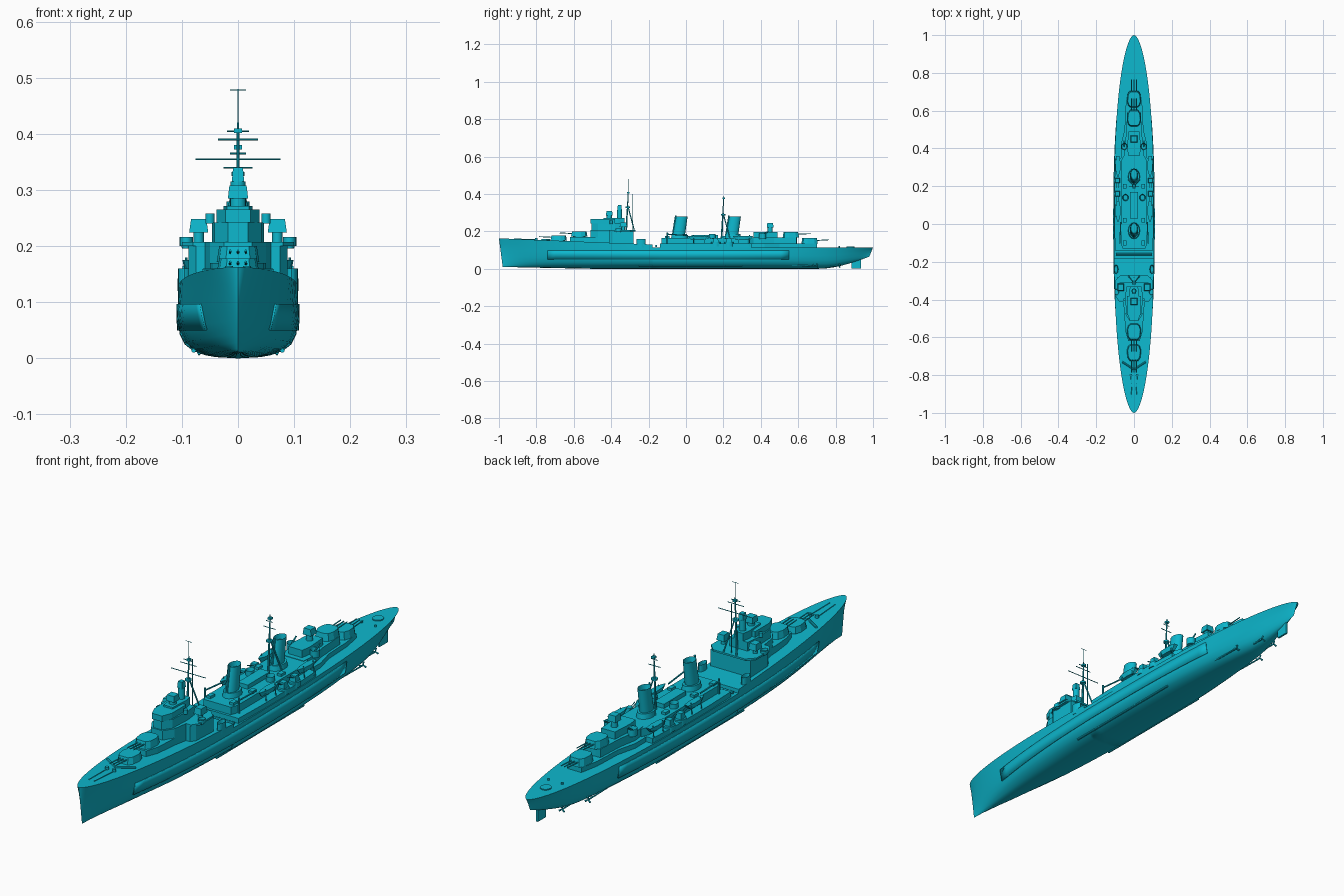
import bpy, bmesh, math
from mathutils import Vector, Matrix

start_cube = bpy.data.objects.get("Cube")
if start_cube:
    bpy.data.objects.remove(start_cube)

paint = bpy.data.materials.new("cyan paint")
paint.use_nodes = True
paint.diffuse_color = (0.004, 0.48, 0.62, 1)
paint.node_tree.nodes["Principled BSDF"].inputs["Base Color"].default_value = paint.diffuse_color
SIDES = (("left", 1), ("right", -1))
BREAK = -0.18


def finish(name, bm, smooth=False):
    bmesh.ops.remove_doubles(bm, verts=bm.verts, dist=0.00005)
    bmesh.ops.recalc_face_normals(bm, faces=bm.faces)
    mesh = bpy.data.meshes.new(name)
    bm.to_mesh(mesh)
    bm.free()
    mesh.materials.append(paint)
    obj = bpy.data.objects.new(name, mesh)
    bpy.context.collection.objects.link(obj)
    if smooth:
        bpy.ops.object.select_all(action="DESELECT")
        bpy.context.view_layer.objects.active = obj
        obj.select_set(True)
        bpy.ops.object.shade_smooth_by_angle(angle=math.radians(35))
    return obj


def prism(name, outline, low, high, x=0, top=1.0):
    """Vertical block with a plan given as (half width, y) from front to back."""
    plan = [(w, y) for w, y in outline] + [(-w, y) for w, y in reversed(outline)]
    middle = sum(y for w, y in outline) / len(outline)
    bm = bmesh.new()
    base = [bm.verts.new((x + px, py, low)) for px, py in plan]
    lid = [bm.verts.new((x + px * top, middle + (py - middle) * top, high)) for px, py in plan]
    bm.faces.new(base)
    bm.faces.new(lid)
    for i in range(len(plan)):
        j = (i + 1) % len(plan)
        bm.faces.new((base[i], base[j], lid[j], lid[i]))
    return finish(name, bm)


def box(name, x, y, low, high, half_x, half_y, top=1.0):
    return prism(name, [(half_x, y - half_y), (half_x, y + half_y)], low, high, x, top)


def column(name, x, y, low, high, rx, ry, top=1.0, rake=0.0, hollow=False, sides=16):
    """Upright round or oval body, optionally raked aft and open at the top."""
    bm = bmesh.new()
    bmesh.ops.create_cone(bm, cap_ends=True, segments=sides, radius1=1, radius2=top, depth=1)
    for v in bm.verts:
        h = v.co.z + 0.5
        v.co = (x + v.co.x * rx, y + v.co.y * ry + rake * h, low + (high - low) * h)
    if hollow:
        lid = max(bm.faces, key=lambda f: f.calc_center_median().z)
        bmesh.ops.inset_region(bm, faces=[lid], thickness=0.004)
        bmesh.ops.translate(bm, verts=lid.verts, vec=(0, 0, -0.02))
    return finish(name, bm, True)


def rod(name, a, b, radius, end=1.0):
    a, b = Vector(a), Vector(b)
    bm = bmesh.new()
    turn = (b - a).to_track_quat("Z", "Y").to_matrix().to_4x4()
    bmesh.ops.create_cone(bm, cap_ends=True, segments=8, radius1=radius, radius2=radius * end,
                          depth=(b - a).length, matrix=Matrix.Translation((a + b) / 2) @ turn)
    return finish(name, bm, True)


# Hull form
def deck_height(y):
    return 0.13 + 0.04 * (BREAK - y) if y <= BREAK else 0.115


def hull_point(y, h):
    keel = 0.01 * max(0, -y - 0.5) * 2 if y < 0 else 0.065 * (max(0, y - 0.72) / 0.28) ** 1.5
    t = min(1, abs(y))
    section = max(0, 1 - (1 - h) ** 6) ** 0.45
    x = 0.107 * section * max(0, 1 - t ** 2.5) ** (0.55 + 0.6 * (1 - h))
    lean = 0.1 * (1 - h) * max(0, t - 0.8)
    return Vector((x, y - math.copysign(lean, y), keel + (deck_height(y) - keel) * h))


def mirrored(p):
    return Vector((-p.x, p.y, p.z))


stations = sorted([-math.cos(math.pi * i / 48) for i in range(49)] + [BREAK, BREAK + 0.001])
levels = (0, 0.02, 0.05, 0.12, 0.22, 0.38, 0.6, 0.8, 1)
bm = bmesh.new()
rings = []
for y in stations:
    half = [hull_point(y, h) for h in levels]
    rings.append([bm.verts.new(p) for p in half + [mirrored(p) for p in reversed(half[1:])]])
for a, b in zip(rings, rings[1:]):
    for i in range(len(a)):
        j = (i + 1) % len(a)
        bm.faces.new((a[i], a[j], b[j], b[i]))
finish("hull", bm, True)

# Armour belt plates, following the hull side
for side, s in SIDES:
    bm = bmesh.new()
    rows = []
    for i in range(31):
        y = -0.74 + i * 0.043
        row = []
        for z in (0.05, 0.075, 0.097):
            p = hull_point(y, z / deck_height(y))
            row.append(bm.verts.new((s * (p.x + 0.001), p.y, z)))
        rows.append(row)
    for a, b in zip(rows, rows[1:]):
        for i in range(2):
            bm.faces.new((a[i], a[i + 1], b[i + 1], b[i]))
    belt = finish(side + "_armour_belt", bm, True)
    thick = belt.modifiers.new("thickness", "SOLIDIFY")
    thick.thickness, thick.offset = 0.004, 0

    # Underwater gear
    rod(side + "_bilge_keel", (s * 0.079, -0.25, 0.014), (s * 0.079, 0.3, 0.014), 0.004)
    for place, x, y in (("outer", 0.06, 0.7), ("inner", 0.03, 0.82)):
        rod(f"{side}_{place}_shaft", (s * x, y - 0.25, 0.02), (s * x, y, 0.015), 0.003)
        rod(f"{side}_{place}_strut", (s * x, y - 0.02, 0.015), (s * x * 0.7, y - 0.02, 0.06), 0.002)
        for k in range(3):
            a = k * math.tau / 3
            rod(f"{side}_{place}_propeller_blade", (s * x, y, 0.015),
                (s * x + 0.013 * math.sin(a), y + 0.003, 0.015 + 0.013 * math.cos(a)), 0.002, 2)
box("rudder", 0, 0.91, 0.002, 0.07, 0.004, 0.026)

# Forecastle fittings
for side, s in SIDES:
    rod(side + "_breakwater", (0, -0.77, 0.155), (s * 0.062, -0.73, 0.155), 0.005)
    rod(side + "_anchor_chain", (s * 0.012, -0.92, 0.16), (s * 0.016, -0.8, 0.156), 0.002)
    column(side + "_capstan", s * 0.016, -0.8, 0.15, 0.165, 0.007, 0.007)


# Triple gun turrets
def turret(name, y, base, top, facing):
    column(name + "_barbette", 0, y, 0.1, base + 0.003, 0.034, 0.034, sides=24)
    shape = [(0.022, -0.045), (0.034, -0.028), (0.038, 0.01), (0.03, 0.035), (0.018, 0.043)]
    prism(name + "_house", [(w, y + facing * d) for w, d in shape], base, top, top=0.88)
    for x in (-0.014, 0, 0.014):
        rod(name + "_barrel", (x, y - facing * -0.03, base + 0.013),
            (x, y + facing * -0.105, base + 0.02), 0.003, 0.7)


turret("lowest_forward_turret", -0.68, 0.152, 0.178, 1)
turret("raised_forward_turret", -0.57, 0.172, 0.2, 1)
turret("raised_aft_turret", 0.56, 0.168, 0.197, -1)
turret("lowest_aft_turret", 0.66, 0.135, 0.165, -1)

# Bridge superstructure, stacked upwards
prism("forward_deckhouse", [(0.03, -0.62), (0.045, -0.57), (0.05, -0.5), (0.05, -0.4)], 0.13, 0.17)
prism("bridge_base", [(0.025, -0.51), (0.05, -0.47), (0.06, -0.4), (0.06, -0.28)], 0.13, 0.207)
prism("hangar_block", [(0.075, -0.41), (0.088, -0.39), (0.088, -0.28)], 0.12, 0.2)
prism("hangar_roof_platform", [(0.08, -0.41), (0.1, -0.38), (0.1, -0.3), (0.07, -0.27)], 0.2, 0.207)
prism("bridge_tower", [(0.018, -0.505), (0.042, -0.47), (0.046, -0.38), (0.04, -0.33)], 0.205, 0.242)
prism("compass_platform", [(0.022, -0.51), (0.038, -0.47), (0.038, -0.38)], 0.242, 0.265)
prism("chart_house", [(0.02, -0.44), (0.026, -0.36), (0.02, -0.33)], 0.205, 0.272)
column("main_director_pedestal", 0, -0.41, 0.26, 0.285, 0.014, 0.014)
box("main_director", 0, -0.41, 0.285, 0.308, 0.018, 0.018, 0.85)
column("lookout_tower", 0, -0.355, 0.26, 0.315, 0.013, 0.013)
box("lookout_head", 0, -0.355, 0.315, 0.34, 0.011, 0.012, 0.8)
for side, s in SIDES:
    column(side + "_director_pedestal", s * 0.07, -0.335, 0.2, 0.226, 0.009, 0.009)
    box(side + "_director", s * 0.07, -0.335, 0.224, 0.248, 0.017, 0.02, 0.8)
    column(side + "_bridge_gun_tub", s * 0.092, -0.36, 0.2, 0.216, 0.012, 0.016, hollow=True)
    column(side + "_searchlight", s * 0.05, -0.4, 0.24, 0.258, 0.008, 0.008)

# Midships superstructure
prism("boat_deck", [(0.1, -0.14), (0.104, 0), (0.104, 0.2), (0.098, 0.35)], 0.1, 0.135)
prism("funnel_house", [(0.06, -0.13), (0.07, -0.1), (0.07, 0.33), (0.055, 0.36)], 0.13, 0.165)
box("amidships_vent_house", 0, 0.1, 0.16, 0.182, 0.022, 0.07)
for name, y in (("forward_funnel", -0.035), ("aft_funnel", 0.25)):
    column(name + "_base", 0, y, 0.16, 0.185, 0.032, 0.045, 0.9)
    column(name, 0, y - 0.005, 0.17, 0.28, 0.022, 0.033, 0.93, 0.018, True, 24)
    rod(name + "_steam_pipe", (0, y - 0.038, 0.17), (0, y - 0.02, 0.285), 0.004)
for side, s in SIDES:
    for place, y in (("forward", 0.07), ("aft", 0.31)):
        shape = [(0.002, -0.06), (0.012, -0.03), (0.014, 0.01), (0.009, 0.05)]
        prism(f"{side}_{place}_boat", [(w, y + d) for w, d in shape], 0.175, 0.155, s * 0.085, 0.7)
        for d in (-0.03, 0.03):
            rod(f"{side}_{place}_boat_davit", (s * 0.098, y + d, 0.12), (s * 0.092, y + d, 0.18), 0.002)
    for place, y in (("first", 0.16), ("second", 0.23)):
        column(f"{side}_{place}_twin_gun_base", s * 0.088, y, 0.12, 0.142, 0.02, 0.025)
        box(f"{side}_{place}_twin_gun_shield", s * 0.088, y, 0.142, 0.165, 0.013, 0.014, 0.8)
        for d in (-0.004, 0.004):
            rod(f"{side}_{place}_twin_gun_barrel", (s * 0.088 + d, y, 0.155), (s * 0.088 + d, y - 0.04, 0.168), 0.0015)
    column(side + "_gun_sponson", s * 0.095, -0.24, 0.115, 0.16, 0.012, 0.024, hollow=True)
    rod(side + "_crane_post", (s * 0.075, -0.1, 0.13), (s * 0.075, -0.1, 0.195), 0.004)
    rod(side + "_crane_jib", (s * 0.075, -0.1, 0.185), (s * 0.07, 0.01, 0.178), 0.003)
    column(side + "_light_gun_tub", s * 0.045, 0.14, 0.16, 0.185, 0.016, 0.018, hollow=True)
    for y in (-0.1, 0.02, 0.2):
        box(side + "_deck_locker", s * 0.05, y, 0.16, 0.175, 0.009, 0.013)
rod("catapult_track", (-0.095, -0.16, 0.122), (0.095, -0.16, 0.122), 0.006)

# Aft superstructure
prism("aft_deckhouse", [(0.07, 0.33), (0.07, 0.42), (0.05, 0.5), (0.045, 0.62), (0.03, 0.7)], 0.1, 0.134)
prism("aft_control_house", [(0.05, 0.34), (0.055, 0.4), (0.042, 0.47), (0.036, 0.59)], 0.13, 0.167)
prism("aft_control_platform", [(0.03, 0.36), (0.036, 0.4), (0.03, 0.49)], 0.165, 0.196)
column("aft_director_pedestal", 0, 0.45, 0.19, 0.222, 0.013, 0.013)
box("aft_director", 0, 0.45, 0.22, 0.245, 0.018, 0.018, 0.85)
for side, s in SIDES:
    column(side + "_aft_gun_tub", s * 0.052, 0.41, 0.16, 0.188, 0.017, 0.019, hollow=True)
    rod(side + "_aft_gun", (s * 0.052, 0.41, 0.18), (s * 0.052, 0.44, 0.2), 0.003)
    column(side + "_stern_bollard", s * 0.03, 0.82, 0.11, 0.122, 0.004, 0.004)
column("stern_hatch", 0, 0.88, 0.11, 0.119, 0.02, 0.022)

# Tripod masts with yards
for name, y, foot, peak, yards in (
        ("foremast", -0.32, 0.2, 0.42, ((0.355, 0.076), (0.39, 0.036), (0.405, 0.02))),
        ("mainmast", 0.19, 0.16, 0.39, ((0.34, 0.026), (0.365, 0.014)))):
    rod(name, (0, y, foot), (0, y + 0.012, peak), 0.005, 0.4)
    for side, s in SIDES:
        rod(f"{name}_{side}_leg", (s * 0.03, y + 0.045, foot), (0, y + 0.008, foot + 0.14), 0.003)
    for z, reach in yards:
        rod(name + "_yard", (-reach, y + 0.008, z), (reach, y + 0.008, z), 0.0015)
    column(name + "_top_platform", 0, y + 0.008, foot + 0.125, foot + 0.132, 0.012, 0.012)
    box(name + "_aerial", 0, y + 0.012, peak - 0.018, peak - 0.01, 0.007, 0.007)
rod("foremast_topmast", (0, -0.308, 0.41), (0, -0.308, 0.48), 0.001)
rod("topmast_aerial", (-0.014, -0.308, 0.478), (0.014, -0.308, 0.478), 0.001)
rod("signal_mast", (0, -0.285, 0.2), (0, -0.285, 0.4), 0.002)
